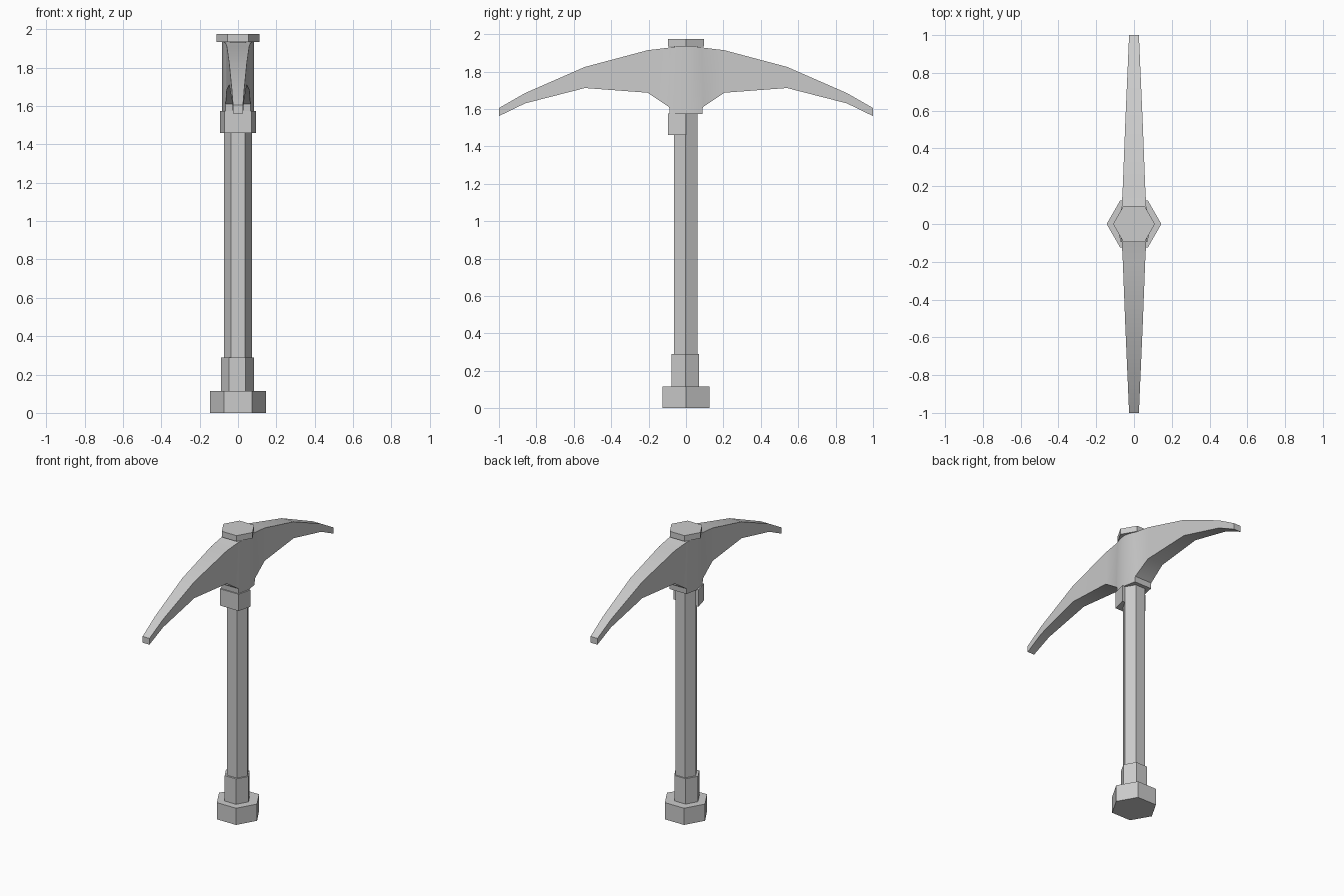
import bpy
import bmesh
from math import cos, sin, pi, radians

if "Cube" in bpy.data.objects:
    bpy.data.objects.remove(bpy.data.objects["Cube"])


def prism(name, outline, z0, z1):
    """Upright prism from a counter-clockwise xy outline."""
    bm = bmesh.new()
    base = bm.faces.new([bm.verts.new((x, y, z0)) for x, y in outline])
    top = bmesh.ops.extrude_face_region(bm, geom=[base])["geom"]
    bmesh.ops.translate(bm, vec=(0, 0, z1 - z0),
                        verts=[v for v in top if isinstance(v, bmesh.types.BMVert)])
    return finish(name, bm)


def finish(name, bm):
    bmesh.ops.recalc_face_normals(bm, faces=bm.faces)
    mesh = bpy.data.meshes.new(name)
    bm.to_mesh(mesh)
    bm.free()
    obj = bpy.data.objects.new(name, mesh)
    bpy.context.collection.objects.link(obj)
    return obj


def hexagon(radius, cx=0.0, cy=0.0):
    return [(cx + radius * cos(i * pi / 3), cy + radius * sin(i * pi / 3)) for i in range(6)]


# Handle, grip end and top cap, all six-sided
prism("handle", hexagon(0.073, 0, -0.002), 0.05, 1.94)
prism("butt", hexagon(0.145), 0, 0.115)
prism("lower_collar", hexagon(0.086, -0.003, -0.004), 0.115, 0.29)
prism("top_cap", hexagon(0.111), 1.935, 1.975)

# Half collar wrapped round the front of the handle
prism("upper_collar", [(-0.095, 0), (-0.07, -0.095), (0.07, -0.095), (0.095, 0)], 1.46, 1.575)

# Pick head lofted along y: y, top z, bottom z, half width
half = [(0.087, 1.929, 1.572, 0.066), (0.09, 1.928, 1.61, 0.065),
        (0.205, 1.914, 1.687, 0.059), (0.54, 1.825, 1.712, 0.046),
        (0.86, 1.685, 1.63, 0.032), (1.0, 1.605, 1.562, 0.026)]
sections = [(-y, t, b, w) for y, t, b, w in reversed(half)]
sections += [(0, 1.94, 1.572, 0.083)] + half

bm = bmesh.new()
rings = [[bm.verts.new(p) for p in ((-w, y, b), (w, y, b), (w, y, t), (-w, y, t))]
         for y, t, b, w in sections]
for r0, r1 in zip(rings, rings[1:]):
    for i in range(4):
        j = (i + 1) % 4
        bm.faces.new((r0[i], r0[j], r1[j], r1[i]))
bm.faces.new(rings[0])
bm.faces.new(rings[-1])
head = finish("pick_head", bm)

bpy.ops.object.select_all(action="DESELECT")
head.select_set(True)
bpy.context.view_layer.objects.active = head
bpy.ops.object.shade_smooth_by_angle(angle=radians(30))
